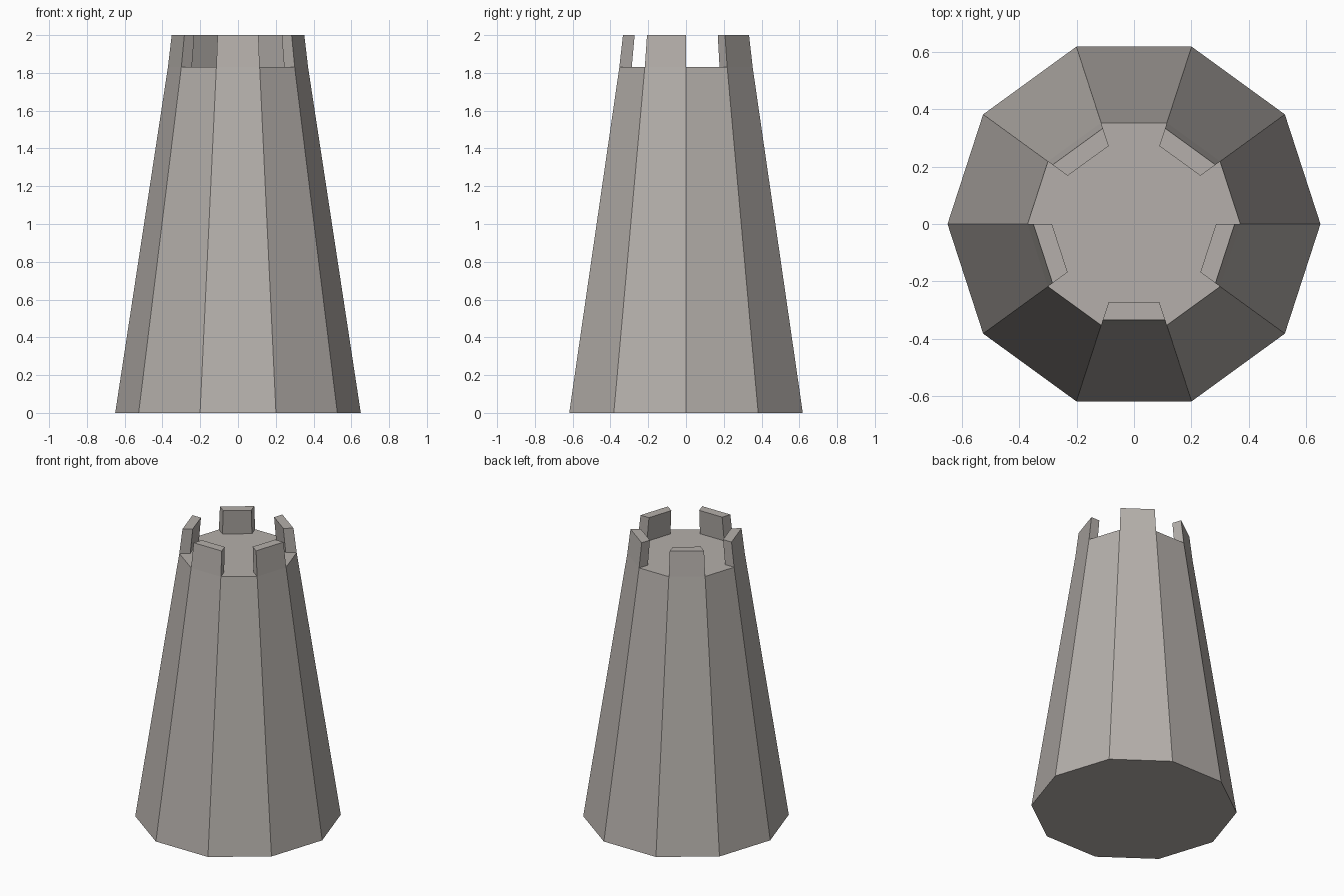
import bpy, bmesh
from math import cos, sin, tau

if "Cube" in bpy.data.objects:
    bpy.data.objects.remove(bpy.data.objects["Cube"])

SIDES = 10
FLOOR_Z, TOP_Z = 1.83, 2.0
BASE_R, FLOOR_R, TOP_R = 0.65, 0.371, 0.351
INNER_FLOOR_R, INNER_TOP_R = 0.302, 0.286

bm = bmesh.new()


def ring(radius, z):
    return [bm.verts.new((radius * cos(tau * i / SIDES), radius * sin(tau * i / SIDES), z))
            for i in range(SIDES)]


base = ring(BASE_R, 0)
outer = ring(FLOOR_R, FLOOR_Z)
inner = ring(INNER_FLOOR_R, FLOOR_Z)
top_out = ring(TOP_R, TOP_Z)
top_in = ring(INNER_TOP_R, TOP_Z)

# Base and roof floor
bm.faces.new(base[::-1])
bm.faces.new(inner)

for i in range(SIDES):
    j = (i + 1) % SIDES
    # Wall panel
    bm.faces.new((base[i], base[j], outer[j], outer[i]))
    if i % 2:
        # Battlement on every second side
        bm.faces.new((outer[i], outer[j], top_out[j], top_out[i]))
        bm.faces.new((top_out[i], top_out[j], top_in[j], top_in[i]))
        bm.faces.new((inner[j], inner[i], top_in[i], top_in[j]))
        bm.faces.new((outer[j], inner[j], top_in[j], top_out[j]))
        bm.faces.new((inner[i], outer[i], top_out[i], top_in[i]))
    else:
        # Open gap between battlements
        bm.faces.new((outer[i], outer[j], inner[j], inner[i]))

# Merge the coplanar roof pieces, drop the unused vertices of the gaps
bmesh.ops.delete(bm, geom=[v for v in bm.verts if not v.link_faces], context='VERTS')
bmesh.ops.recalc_face_normals(bm, faces=bm.faces)
bmesh.ops.dissolve_limit(bm, angle_limit=0.01, verts=bm.verts, edges=bm.edges)

mesh = bpy.data.meshes.new("tower")
bm.to_mesh(mesh)
bm.free()
tower = bpy.data.objects.new("tower", mesh)
bpy.context.collection.objects.link(tower)

# Warm grey stone
stone = bpy.data.materials.new("stone")
stone.diffuse_color = (0.46, 0.43, 0.405, 1)
stone.use_nodes = True
stone.node_tree.nodes["Principled BSDF"].inputs["Base Color"].default_value = stone.diffuse_color
mesh.materials.append(stone)
